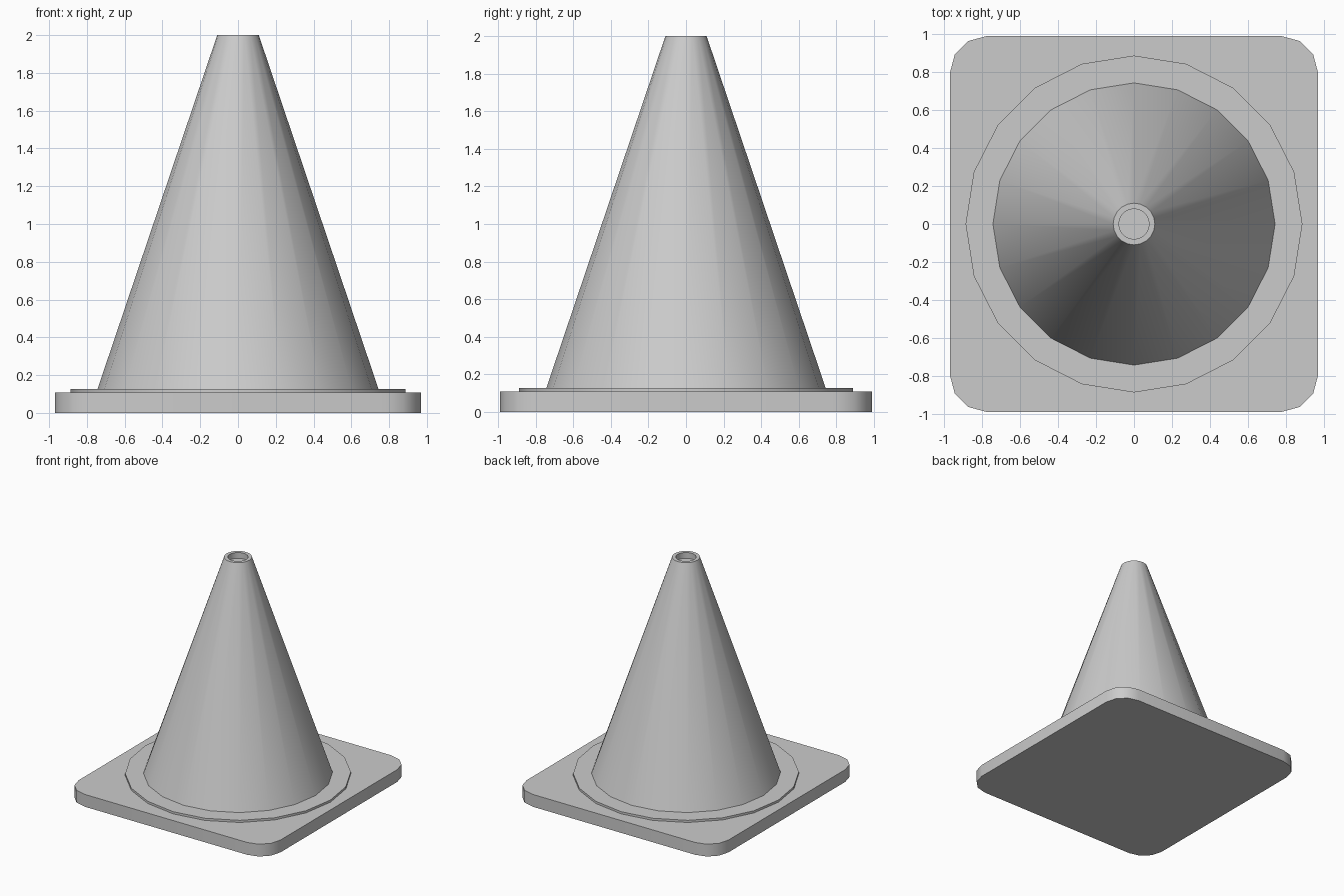
import bpy, bmesh, math

if "Cube" in bpy.data.objects:
    bpy.data.objects.remove(bpy.data.objects["Cube"])

SIDES = 20


def make_object(name, bm):
    bmesh.ops.recalc_face_normals(bm, faces=bm.faces)
    mesh = bpy.data.meshes.new(name)
    bm.to_mesh(mesh)
    bm.free()
    obj = bpy.data.objects.new(name, mesh)
    bpy.context.collection.objects.link(obj)
    bpy.ops.object.select_all(action='DESELECT')
    obj.select_set(True)
    bpy.context.view_layer.objects.active = obj
    bpy.ops.object.shade_smooth_by_angle(angle=math.radians(35))
    return obj


def lathe(name, profile):
    """Closed round solid from (radius, z) rings, capped at both ends."""
    bm = bmesh.new()
    rings = []
    for r, z in profile:
        rings.append([bm.verts.new((r * math.cos(a), r * math.sin(a), z))
                      for a in (2 * math.pi * i / SIDES for i in range(SIDES))])
    for low, high in zip(rings, rings[1:]):
        for i in range(SIDES):
            j = (i + 1) % SIDES
            bm.faces.new((low[i], low[j], high[j], high[i]))
    bm.faces.new(rings[0])
    bm.faces.new(rings[-1])
    return make_object(name, bm)


# Rectangular foot with rounded vertical corners
bm = bmesh.new()
bmesh.ops.create_cube(bm, size=1)
for v in bm.verts:
    v.co = (v.co.x * 1.94, v.co.y * 1.98, (v.co.z + 0.5) * 0.107)
corners = [e for e in bm.edges if abs(e.verts[0].co.z - e.verts[1].co.z) > 0.05]
bmesh.ops.bevel(bm, geom=corners, offset=0.19, segments=3, profile=0.5, affect='EDGES')
make_object("base_plate", bm)

# Low raised ring on the foot
lathe("base_collar", [(0.888, 0.1), (0.888, 0.126)])

# Tapered body with a recessed hole in the tip
lathe("cone_body", [(0.746, 0.12), (0.11, 2.0), (0.08, 2.0), (0.08, 1.95)])
